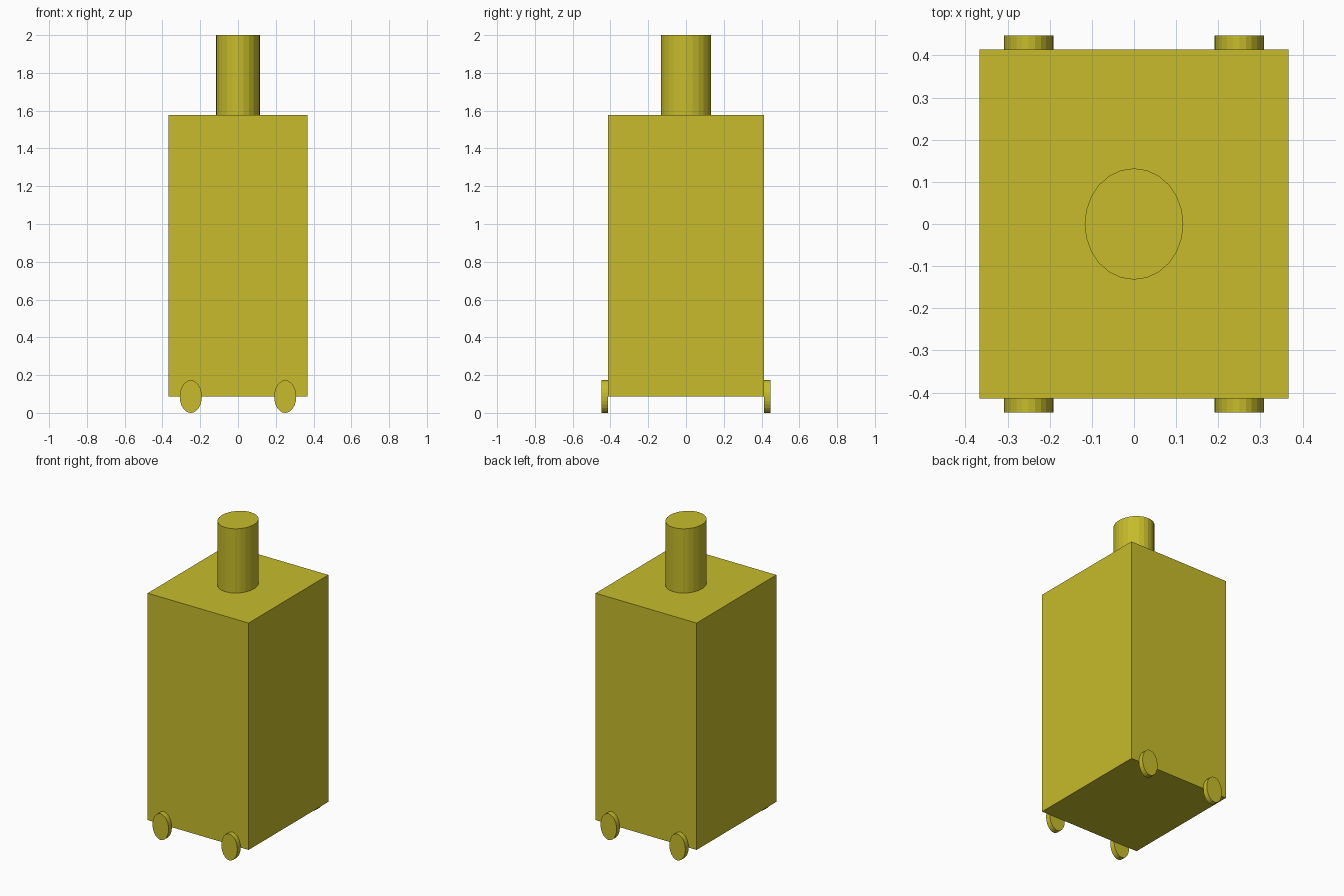
import bpy
from math import pi

if "Cube" in bpy.data.objects:
    bpy.data.objects.remove(bpy.data.objects["Cube"])

mat = bpy.data.materials.new("olive_yellow")
mat.diffuse_color = (0.57, 0.50, 0.024, 1)
mat.use_nodes = True
mat.node_tree.nodes["Principled BSDF"].inputs["Base Color"].default_value = mat.diffuse_color


def finish(name, dims):
    # Scale the unit primitive to its size and apply the transform
    ob = bpy.context.object
    ob.name = name
    ob.scale = dims
    bpy.ops.object.transform_apply(location=False, rotation=True, scale=True)
    ob.data.materials.append(mat)


# Tall body
bpy.ops.mesh.primitive_cube_add(size=1, location=(0, 0, 0.8325))
finish("body", (0.734, 0.828, 1.491))

# Oval neck on top
bpy.ops.mesh.primitive_cylinder_add(vertices=24, radius=0.5, depth=1, location=(0, 0, 1.789))
finish("neck", (0.234, 0.264, 0.422))

# Four oval wheels against the front and back faces
for sy, end in ((-1, "front"), (1, "back")):
    for sx, side in ((-1, "left"), (1, "right")):
        bpy.ops.mesh.primitive_cylinder_add(
            vertices=24, radius=0.5, depth=1,
            location=(sx * 0.25, sy * 0.43, 0.0865), rotation=(pi / 2, 0, 0))
        finish(f"{end}_{side}_wheel", (0.117, 0.173, 0.034))
